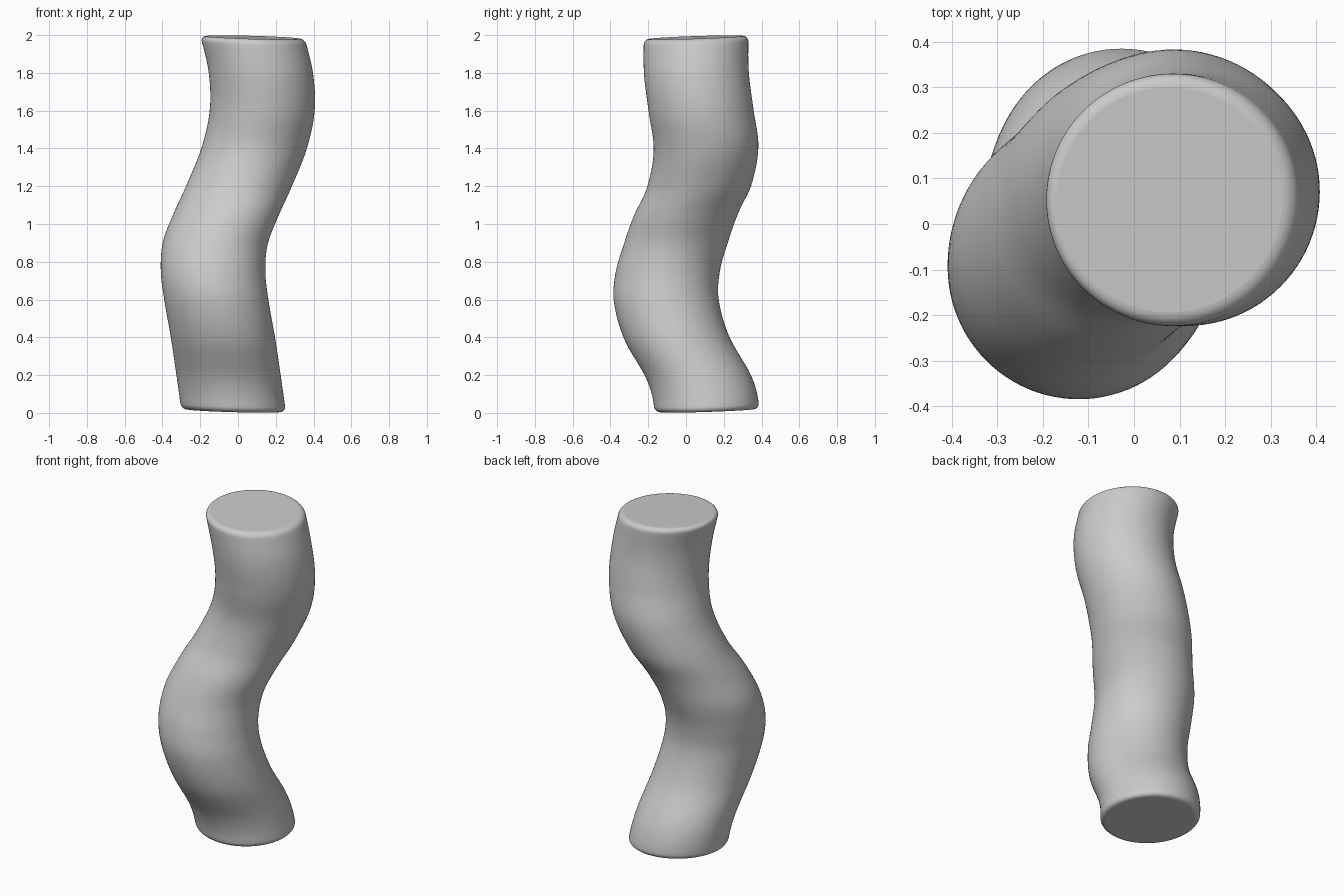
import bpy, bmesh, math

if "Cube" in bpy.data.objects:
    bpy.data.objects.remove(bpy.data.objects["Cube"])

# Centre line read from the front and side views: (z, x, y)
PATH = [(0.0, -0.022, 0.113), (0.1, -0.036, 0.098), (0.2, -0.05, 0.062), (0.4, -0.08, -0.05),
        (0.6, -0.115, -0.105), (0.75, -0.132, -0.096), (0.9, -0.12, -0.053), (1.05, -0.063, 0.0),
        (1.2, 0.005, 0.07), (1.4, 0.085, 0.106), (1.6, 0.128, 0.08), (1.8, 0.121, 0.055),
        (2.0, 0.075, 0.053)]
RADIUS, BEVEL, SIDES = 0.277, 0.03, 96
BOTTOM, TOP = 0.012, 1.988


def slope(i, k):
    a, b = PATH[max(i - 1, 0)], PATH[min(i + 1, len(PATH) - 1)]
    return (b[k] - a[k]) / (b[0] - a[0])


def centre(z):
    """Smooth cubic interpolation along the path."""
    i = max(j for j in range(len(PATH) - 1) if PATH[j][0] <= z)
    p, q = PATH[i], PATH[i + 1]
    h = q[0] - p[0]
    t = (z - p[0]) / h
    return [(2*t**3 - 3*t*t + 1) * p[k] + (t**3 - 2*t*t + t) * h * slope(i, k)
            + (3*t*t - 2*t**3) * q[k] + (t**3 - t*t) * h * slope(i + 1, k) for k in (1, 2)]


# Profile: rounded rim, long wall, rounded rim
rim = [(BEVEL * (1 - math.cos(a)), RADIUS - BEVEL * (1 - math.sin(a)))
       for a in (math.pi / 2 * i / 6 for i in range(7))]
wall = [BOTTOM + BEVEL + (TOP - BOTTOM - 2 * BEVEL) * i / 80 for i in range(1, 80)]
profile = [(BOTTOM + h, r) for h, r in rim] + [(z, RADIUS) for z in wall]
profile += [(TOP - h, r) for h, r in reversed(rim)]

# Round rings follow the wavy path, with slightly tilted ends
bm = bmesh.new()
rings = []
for z, r in profile:
    cx, cy = centre(z)
    ring = []
    for s in range(SIDES):
        a = 2 * math.pi * s / SIDES
        dx, dy = r * math.cos(a), r * math.sin(a)
        ring.append(bm.verts.new((cx + dx, cy + dy, z - 0.028 * dx + 0.033 * dy)))
    rings.append(ring)
for lo, hi in zip(rings, rings[1:]):
    for s in range(SIDES):
        n = (s + 1) % SIDES
        bm.faces.new((lo[s], lo[n], hi[n], hi[s]))
for f in bm.faces:
    f.smooth = True

# Flat end caps
bm.faces.new(rings[0][::-1])
bm.faces.new(rings[-1])

mesh = bpy.data.meshes.new("wavy_column")
bm.to_mesh(mesh)
bm.free()
column = bpy.data.objects.new("wavy_column", mesh)
bpy.context.collection.objects.link(column)
